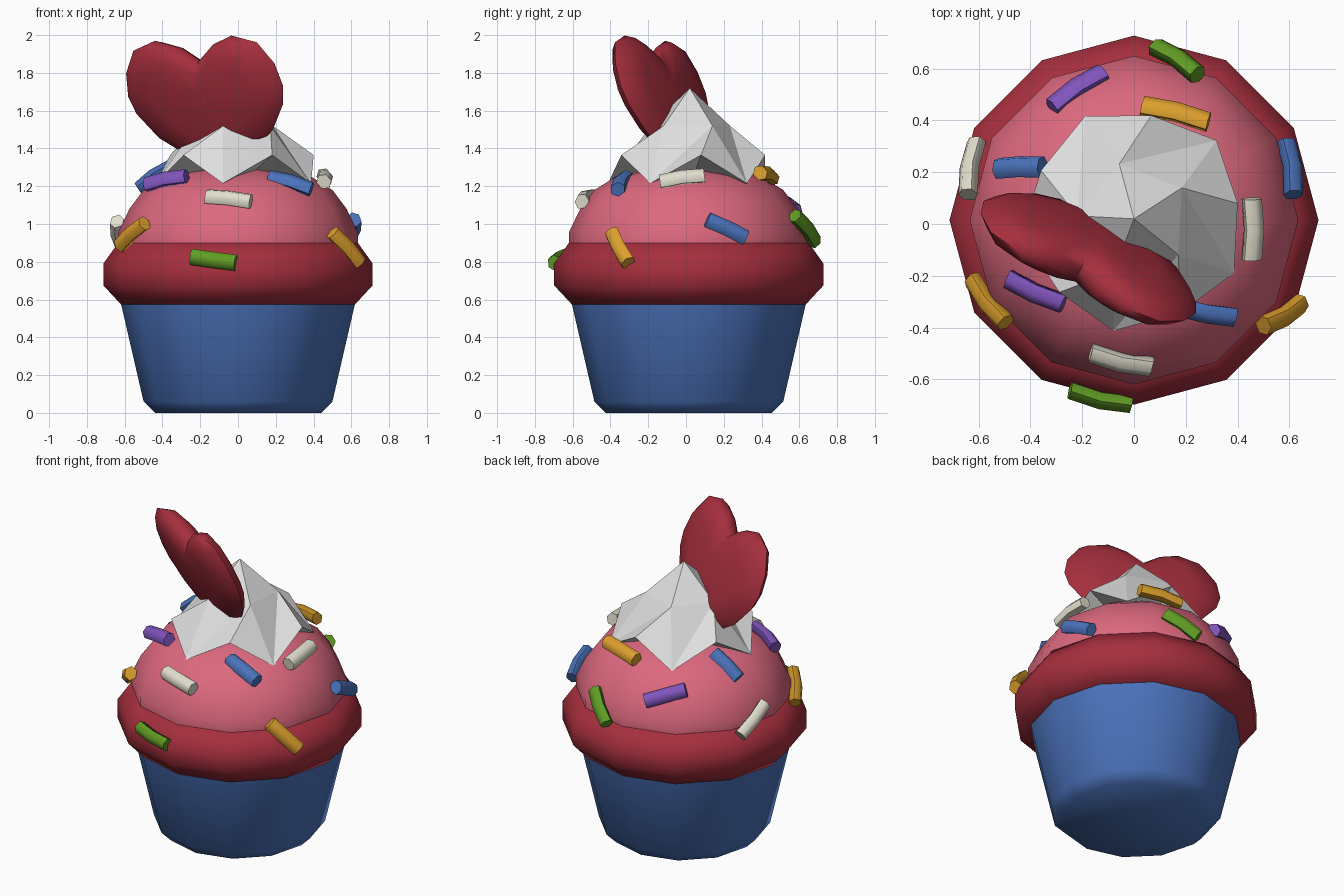
import bpy, bmesh, math
from mathutils import Vector

if "Cube" in bpy.data.objects:
    bpy.data.objects.remove(bpy.data.objects["Cube"])

CY = 0.015  # y of the cake axis


def mat(name, rgb):
    m = bpy.data.materials.new(name)
    m.diffuse_color = (*rgb, 1)
    m.use_nodes = True
    m.node_tree.nodes["Principled BSDF"].inputs["Base Color"].default_value = m.diffuse_color
    return m


blue = mat("blue", (0.07, 0.17, 0.50))
red = mat("red", (0.38, 0.028, 0.047))
pink = mat("pink", (0.72, 0.14, 0.21))
white = mat("white", (0.74, 0.74, 0.74))
purple = mat("purple", (0.22, 0.09, 0.51))
gold = mat("gold", (0.72, 0.35, 0.026))
green = mat("green", (0.115, 0.33, 0.017))
ivory = mat("ivory", (0.75, 0.73, 0.61))


def make(name, verts, faces, material, smooth_deg=0):
    bm = bmesh.new()
    vs = [bm.verts.new(v) for v in verts]
    for f in faces:
        bm.faces.new([vs[i] for i in f])
    bmesh.ops.recalc_face_normals(bm, faces=bm.faces[:])
    me = bpy.data.meshes.new(name)
    bm.to_mesh(me)
    bm.free()
    me.materials.append(material)
    for p in me.polygons:
        p.use_smooth = smooth_deg > 0
    if smooth_deg:
        me.set_sharp_from_angle(angle=math.radians(smooth_deg))
    ob = bpy.data.objects.new(name, me)
    bpy.context.collection.objects.link(ob)
    return ob


def bands(rings, n):
    """Quads joining consecutive rings of n vertices."""
    return [(r * n + i, r * n + (i + 1) % n, (r + 1) * n + (i + 1) % n, (r + 1) * n + i)
            for r in range(rings - 1) for i in range(n)]


def lathe(name, profile, material, smooth_deg, n=12):
    verts = [(r * math.cos(math.tau * i / n), CY + r * math.sin(math.tau * i / n), z)
             for r, z in profile for i in range(n)]
    k = len(profile)
    faces = bands(k, n) + [tuple(range(n)), tuple(range((k - 1) * n, k * n))]
    return make(name, verts, faces, material, smooth_deg)


# Cup, cake rim and icing dome
lathe("cup", [(0.44, 0), (0.50, 0.06), (0.62, 0.58)], blue, 50)
lathe("cake_rim", [(0.62, 0.575), (0.713, 0.675), (0.713, 0.79), (0.635, 0.90)], red, 60)
lathe("icing_dome", [(0.635, 0.895), (0.635, 0.955), (0.575, 1.08), (0.50, 1.18),
                     (0.38, 1.255), (0.15, 1.30)], pink, 60)

# Whipped cream: five twisted, flat-faced lobes
verts = [(0, 0.02, 1.72), (0, 0.02, 1.2)]
for k in range(5):
    for deg, r, z in ((33, 0.22, 1.52), (8.5, 0.405, 1.365), (43.5, 0.44, 1.215)):
        a = math.radians(deg + 72 * k)
        verts.append((r * math.cos(a), 0.02 + r * math.sin(a), z))
faces = []
for k in range(5):
    m, o, l = (2 + 3 * k + j for j in range(3))
    m2, o2, l2 = (2 + 3 * ((k + 1) % 5) + j for j in range(3))
    faces += [(0, m, m2), (m, o, l), (m, l, m2), (m2, l, o2),
              (1, l, o), (1, o2, l)]
make("whipped_cream", verts, faces, white)

# Puffy heart, leaning forward and turned
half = [(0.11, 0.22), (0.23, 0.262), (0.37, 0.215), (0.445, 0.09), (0.465, -0.04),
        (0.44, -0.14), (0.34, -0.285), (0.20, -0.39)]
outline = [(0, 0.13)] + half + [(0, -0.5)] + [(-x, y) for x, y in reversed(half)]
u = Vector((0.88, -0.465, 0.06)).normalized()
v = Vector((-0.256, -0.276, 0.925))
v = (v - u * v.dot(u)).normalized()
w = u.cross(v)
centre = Vector((-0.18, -0.14, 1.74))
n = len(outline)
verts = []
for s, t in ((0.62, -0.075), (0.9, -0.045), (1, 0), (0.9, 0.045), (0.62, 0.075)):
    verts += [centre + u * x * s + v * ((y + 0.03) * s - 0.03) + w * t for x, y in outline]
verts += [centre - v * 0.03 + w * t for t in (-0.085, 0.085)]
faces = bands(5, n)
for i in range(n):
    j = (i + 1) % n
    faces += [(5 * n, i, j), (5 * n + 1, 4 * n + i, 4 * n + j)]
make("heart", verts, faces, red, 70)


# Sprinkles: slightly bent six-sided sticks between two end points
def sprinkle(i, a, b, material):
    a, b = Vector(a), Vector(b)
    d = (b - a).normalized()
    a, b = a - d * 0.008, b + d * 0.008
    mid = (a + b) / 2
    out = mid - Vector((0, CY, 0.85))
    out = (out - d * out.dot(d)).normalized()
    side = d.cross(out)
    verts = []
    for p in (a, mid + out * 0.012, b):
        for k in range(6):
            t = math.tau * k / 6
            verts.append(p + side * 0.043 * math.cos(t) + out * 0.038 * math.sin(t))
    faces = bands(3, 6) + [tuple(range(6)), tuple(range(12, 18))]
    make(f"sprinkle_{i}", verts, faces, material, 65)


for i, (a, b, m) in enumerate([
    ((-0.61, 0.31, 0.88), (-0.64, 0.12, 1.01), ivory),
    ((-0.31, 0.455, 1.14), (-0.125, 0.58, 1.07), purple),
    ((0.09, 0.68, 0.91), (0.24, 0.58, 1.04), green),
    ((0.04, 0.455, 1.245), (0.28, 0.395, 1.27), gold),
    ((0.615, 0.12, 1.02), (0.59, 0.31, 0.93), blue),
    ((0.455, -0.13, 1.225), (0.455, 0.09, 1.255), ivory),
    ((0.505, -0.39, 0.95), (0.64, -0.31, 0.80), gold),
    ((0.17, -0.32, 1.245), (0.38, -0.36, 1.185), blue),
    ((-0.16, -0.50, 1.145), (0.06, -0.55, 1.12), ivory),
    ((-0.24, -0.645, 0.825), (-0.02, -0.695, 0.795), green),
    ((-0.62, -0.22, 0.89), (-0.50, -0.375, 1.0), gold),
    ((-0.48, -0.215, 1.21), (-0.28, -0.305, 1.25), purple),
    ((-0.52, 0.215, 1.19), (-0.36, 0.22, 1.30), blue),
]):
    sprinkle(i + 1, a, b, m)
